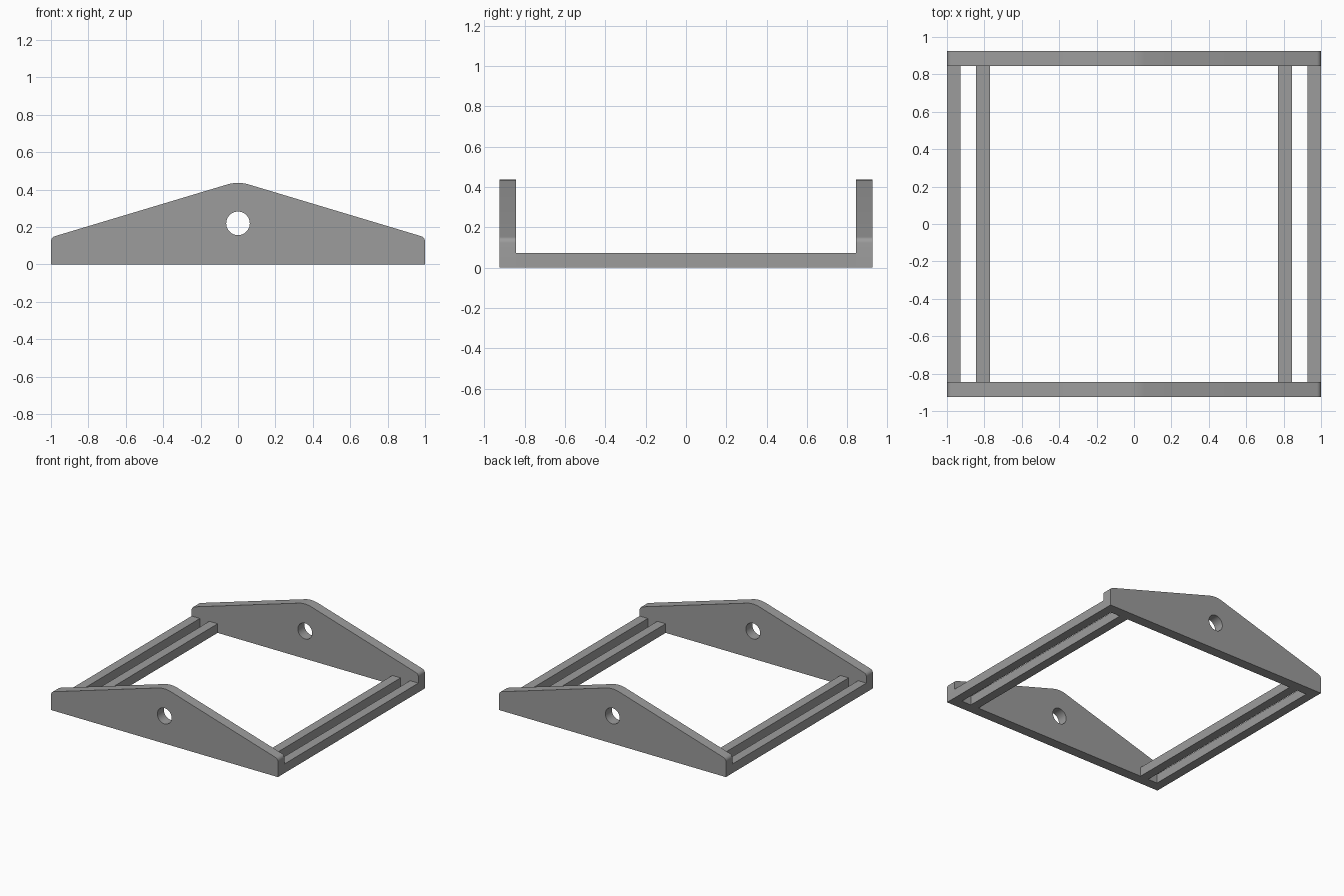
import bpy, bmesh, math
from mathutils import Vector

if "Cube" in bpy.data.objects:
    bpy.data.objects.remove(bpy.data.objects["Cube"])

grey = bpy.data.materials.new("mid grey")
grey.diffuse_color = (0.335, 0.335, 0.335, 1)
grey.use_nodes = True
grey.node_tree.nodes["Principled BSDF"].inputs["Base Color"].default_value = grey.diffuse_color

HALF_Y = 0.926    # outer face of the end plates
PLATE = 0.082     # end plate thickness
RAIL = 0.073      # rail width and height


def fillet(prev, corner, nxt, radius, steps):
    """Points of an arc rounding one corner of a profile."""
    a, b = (prev - corner).normalized(), (nxt - corner).normalized()
    half = a.angle(b) / 2
    centre = corner + (a + b).normalized() * radius / math.sin(half)
    reach = radius / math.tan(half)
    start = (corner + a * reach - centre).normalized()
    end = (corner + b * reach - centre).normalized()
    return [centre + start.slerp(end, i / steps) * radius for i in range(steps + 1)]


def add_object(name, bm):
    mesh = bpy.data.meshes.new(name)
    bmesh.ops.recalc_face_normals(bm, faces=bm.faces)
    bm.to_mesh(mesh)
    bm.free()
    mesh.materials.append(grey)
    obj = bpy.data.objects.new(name, mesh)
    bpy.context.collection.objects.link(obj)
    return obj


def end_plate(name, y, cutter):
    # Gabled profile with a rounded peak and rounded shoulders
    c = [Vector(p) for p in ((-1, 0), (-1, 0.145), (0, 0.445), (1, 0.145), (1, 0))]
    outline = [c[0], *fillet(c[0], c[1], c[2], 0.03, 6),
               *fillet(c[1], c[2], c[3], 0.2, 12),
               *fillet(c[2], c[3], c[4], 0.03, 6), c[4]]
    bm = bmesh.new()
    face = bm.faces.new([bm.verts.new((p.x, y, p.y)) for p in outline])
    ext = bmesh.ops.extrude_face_region(bm, geom=[face])
    moved = [v for v in ext["geom"] if isinstance(v, bmesh.types.BMVert)]
    bmesh.ops.translate(bm, verts=moved, vec=(0, PLATE, 0))
    # Keep the starting face so the plate is closed
    if not face.is_valid:
        bmesh.ops.holes_fill(bm, edges=bm.edges)
    obj = add_object(name, bm)
    hole = obj.modifiers.new("round hole", 'BOOLEAN')
    hole.operation, hole.solver, hole.object = 'DIFFERENCE', 'EXACT', cutter
    # Apply the hole, then smooth the rounded faces
    bpy.ops.object.select_all(action='DESELECT')
    bpy.context.view_layer.objects.active = obj
    obj.select_set(True)
    bpy.ops.object.modifier_apply(modifier=hole.name)
    bpy.ops.object.shade_smooth_by_angle(angle=math.radians(30))


def rail(name, x):
    bm = bmesh.new()
    bmesh.ops.create_cube(bm, size=1)
    bmesh.ops.scale(bm, vec=(RAIL, 2 * (HALF_Y - PLATE), RAIL), verts=bm.verts)
    bmesh.ops.translate(bm, vec=(x, 0, RAIL / 2), verts=bm.verts)
    add_object(name, bm)


# Cutter for the central holes
bpy.ops.mesh.primitive_cylinder_add(vertices=48, radius=0.063, depth=3,
                                    location=(0, 0, 0.22), rotation=(math.pi / 2, 0, 0))
cutter = bpy.context.object
cutter.name = "hole_cutter"
cutter.data.materials.append(grey)

# End plates
end_plate("front_plate", -HALF_Y, cutter)
end_plate("back_plate", HALF_Y - PLATE, cutter)
bpy.data.objects.remove(cutter)

# Paired rails on both sides
for side, sign in (("left", -1), ("right", 1)):
    rail(side + "_outer_rail", sign * (1 - RAIL / 2))
    rail(side + "_inner_rail", sign * 0.807)
